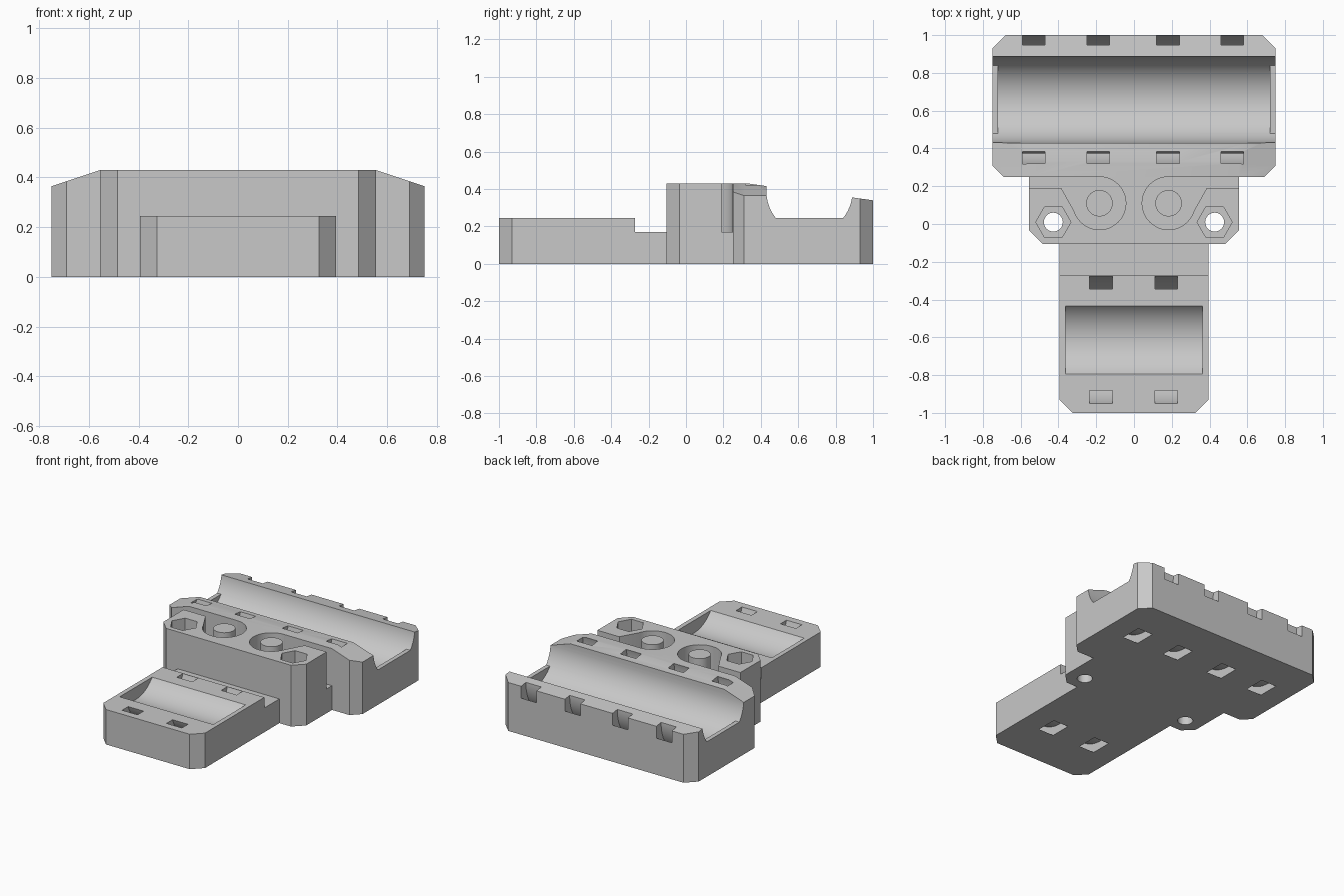
import bpy, bmesh
from math import sin, cos, radians, asin, degrees

cube = bpy.data.objects.get("Cube")
if cube:
    bpy.data.objects.remove(cube, do_unlink=True)

grey = bpy.data.materials.new("plain grey")
grey.use_nodes = True
grey.diffuse_color = (0.58, 0.58, 0.58, 1)
grey.node_tree.nodes["Principled BSDF"].inputs["Base Color"].default_value = (0.58, 0.58, 0.58, 1)


def arc(c, r, a, b, n):
    """Points on an arc, angles in degrees."""
    step = (b - a) / n
    return [(c[0] + r * cos(radians(a + i * step)),
             c[1] + r * sin(radians(a + i * step))) for i in range(n + 1)]


def circle(c, r, n=48):
    return arc(c, r, 0, 360, n)[:-1]


def box(a, b):
    return [a, (b[0], a[1]), b, (a[0], b[1])]


def mirrored(pts):
    return [(-p[0], p[1]) for p in pts]


def prism(name, pts, axis, lo, hi):
    """Extrude a flat outline along an axis."""
    place = {"x": lambda p: (lo, p[0], p[1]),
             "y": lambda p: (p[0], lo, p[1]),
             "z": lambda p: (p[0], p[1], lo)}[axis]
    bm = bmesh.new()
    face = bm.faces.new([bm.verts.new(place(p)) for p in pts])
    top = bmesh.ops.extrude_face_region(bm, geom=[face])["geom"]
    shift = [hi - lo if axis == k else 0 for k in "xyz"]
    bmesh.ops.translate(bm, vec=shift, verts=[v for v in top if isinstance(v, bmesh.types.BMVert)])
    bmesh.ops.recalc_face_normals(bm, faces=bm.faces)
    mesh = bpy.data.meshes.new(name)
    bm.to_mesh(mesh)
    bm.free()
    mesh.materials.append(grey)
    ob = bpy.data.objects.new(name, mesh)
    bpy.context.collection.objects.link(ob)
    return ob


def activate(ob):
    bpy.ops.object.select_all(action="DESELECT")
    ob.select_set(True)
    bpy.context.view_layer.objects.active = ob


def cut(ob, pts, axis, lo, hi):
    """Subtract an extruded outline from a part."""
    cutter = prism("cutter", pts, axis, lo, hi)
    mod = ob.modifiers.new("cut", "BOOLEAN")
    mod.operation = "DIFFERENCE"
    mod.solver = "EXACT"
    mod.object = cutter
    activate(ob)
    bpy.ops.object.modifier_apply(modifier=mod.name)
    bpy.data.objects.remove(cutter, do_unlink=True)


# Shared sizes
TOP, LOW, FLOOR = 0.43, 0.245, 0.17
ROD_R, ROD_Z = 0.23, 0.388
DIP = degrees(asin((ROD_Z - LOW) / ROD_R))


def trough(ob, y, half):
    """Rounded bearing seat below the low level."""
    low = arc((y, ROD_Z), ROD_R, 180 + DIP, 360 - DIP, 32)
    cut(ob, low + [(low[-1][0], 0.3), (low[0][0], 0.3)], "x", -half, half)


def tie_slots(ob, y, centres):
    """Curved strap channels wrapping under a bearing seat."""
    c = (y, 0.343)
    ring = arc(c, 0.351, 155, 385, 56) + arc(c, 0.287, 385, 155, 56)
    for x in centres:
        cut(ob, ring, "x", x - 0.06, x + 0.06)


# Back block: wide bearing holder
Y = 0.66
back = prism("back_bearing_block",
             [(-0.69, 0.25), (0.69, 0.25), (0.75, 0.31), (0.75, 0.93),
              (0.68, 1), (-0.68, 1), (-0.75, 0.93), (-0.75, 0.31)], "z", 0, TOP)
upper = arc((Y, ROD_Z), ROD_R, 180, 180 + DIP, 12) + arc((Y, ROD_Z), ROD_R, 360 - DIP, 360, 12)
cut(back, upper + [(Y + ROD_R, 0.6), (Y - ROD_R, 0.6)], "x", -0.8, 0.8)
trough(back, Y, 0.72)
cut(back, [(0.8, 0.367), (1.1, 0.326), (1.1, 0.6), (0.8, 0.6)], "x", -0.8, 0.8)
cut(back, [(0.33, TOP), (0.45, 0.413), (0.45, 0.6), (0.33, 0.6)], "x", -0.8, 0.8)
slope = [(0.555, TOP), (0.8, 0.348), (0.8, 0.6), (0.555, 0.6)]
for pts in (slope, mirrored(slope)):
    cut(back, pts, "y", 0.2, 1.1)
tie_slots(back, Y, (-0.53, -0.19, 0.18, 0.52))

# Middle block: belt anchors and nut traps
middle = prism("belt_clamp_block",
               [(-0.485, -0.105), (0.485, -0.105), (0.555, -0.035), (0.555, 0.25),
                (-0.555, 0.25), (-0.555, -0.035)], "z", 0, TOP)
tail = [(0.185, 0.26), (0.29, 0.02), (0.385, 0.19), (0.6, 0.19), (0.6, 0.26)]
pin = (0.183, 0.11)
nut = (0.427, 0.01)
for side, flip in (("left", list), ("right", mirrored)):
    cut(middle, flip(circle(pin, 0.14)), "z", FLOOR, 0.6)
    cut(middle, flip(tail), "z", FLOOR, 0.6)
    cut(middle, flip(circle(nut, 0.093, 6)), "z", 0.25, 0.6)
    cut(middle, flip(circle(nut, 0.05, 32)), "z", -0.1, 0.6)
    prism(side + "_belt_pin", flip(circle(pin, 0.07)), "z", FLOOR - 0.02, TOP)

# Front plate: narrow bearing holder with a step
front = prism("front_bearing_plate",
              [(-0.325, -1), (0.325, -1), (0.395, -0.93), (0.395, -0.105),
               (-0.395, -0.105), (-0.395, -0.93)], "z", 0, LOW)
cut(front, box((-0.272, FLOOR), (0, 0.6)), "x", -0.8, 0.8)
trough(front, -0.613, 0.363)
tie_slots(front, -0.613, (-0.175, 0.17))

# Smooth curved walls, keep edges sharp
for ob in list(bpy.context.collection.objects):
    if ob.type == "MESH" and grey.name in ob.data.materials:
        activate(ob)
        bpy.ops.object.shade_smooth_by_angle(angle=radians(25))
